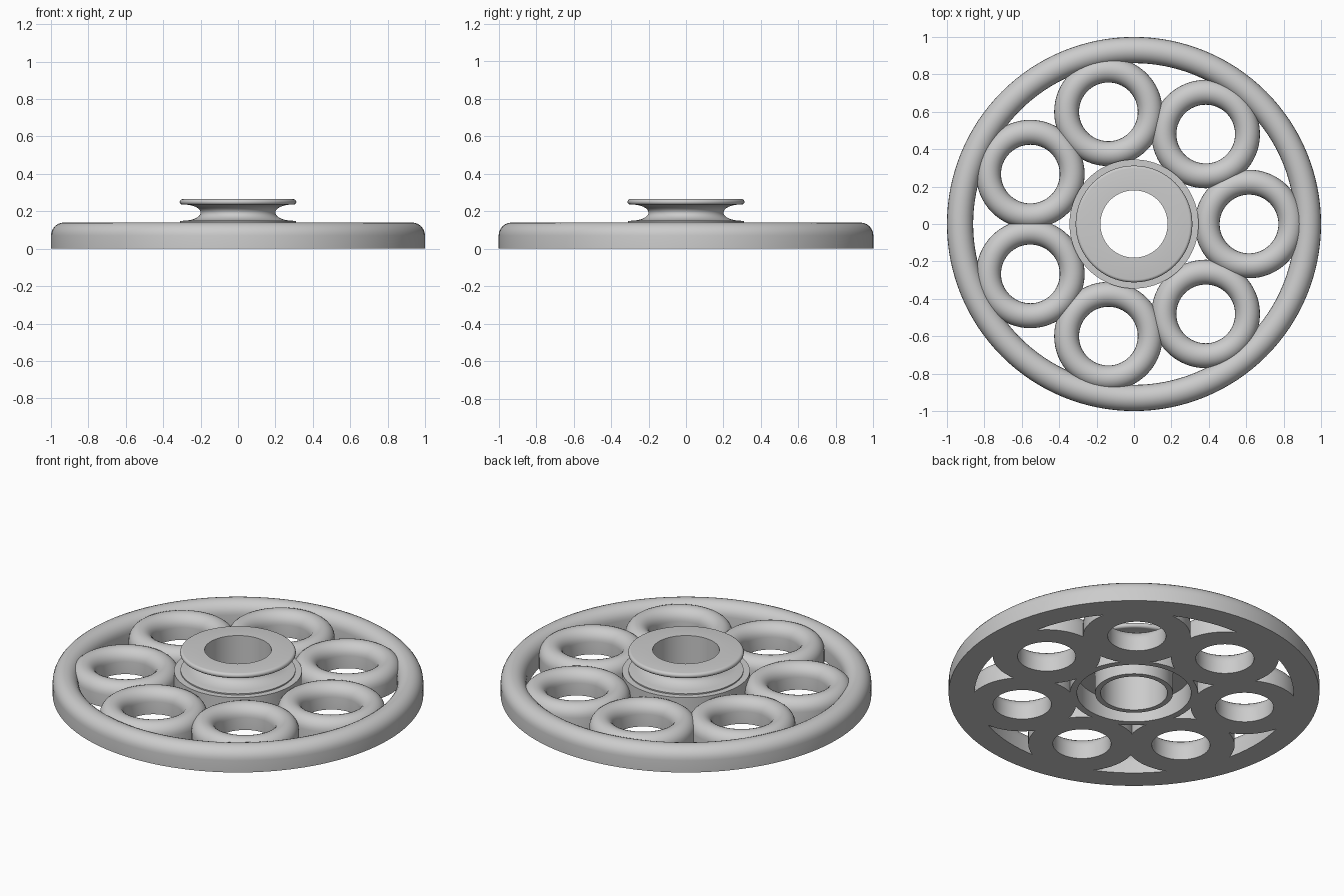
import bpy, bmesh, math

cube = bpy.data.objects.get("Cube")
if cube:
    bpy.data.objects.remove(cube, do_unlink=True)

grey = bpy.data.materials.new("light_grey")
grey.use_nodes = True
colour = (0.6, 0.6, 0.6, 1)
grey.diffuse_color = colour
grey.node_tree.nodes["Principled BSDF"].inputs["Base Color"].default_value = colour

HEIGHT = 0.14


def lathe(name, profile, location=(0, 0, 0), sides=96):
    """Spin a closed (radius, z) profile around the vertical axis."""
    bm = bmesh.new()
    loops = []
    for i in range(sides):
        a = math.tau * i / sides
        loops.append([bm.verts.new((r * math.cos(a), r * math.sin(a), z)) for r, z in profile])
    count = len(profile)
    for i in range(sides):
        here, there = loops[i], loops[(i + 1) % sides]
        for j in range(count):
            k = (j + 1) % count
            bm.faces.new((here[j], there[j], there[k], here[k]))
    bmesh.ops.recalc_face_normals(bm, faces=bm.faces)
    mesh = bpy.data.meshes.new(name)
    bm.to_mesh(mesh)
    bm.free()
    mesh.materials.append(grey)
    obj = bpy.data.objects.new(name, mesh)
    obj.location = location
    bpy.context.collection.objects.link(obj)
    bpy.ops.object.select_all(action="DESELECT")
    obj.select_set(True)
    bpy.context.view_layer.objects.active = obj
    bpy.ops.object.shade_smooth_by_angle(angle=math.radians(35))
    return obj


def arc(cx, cz, rx, rz, start, end, steps=12):
    """Points along an elliptical arc, angles in degrees."""
    angles = [math.radians(start + (end - start) * i / steps) for i in range(steps + 1)]
    return [(cx + rx * math.cos(a), cz + rz * math.sin(a)) for a in angles]


def domed_ring(inner, outer):
    """Ring section with a flat base and a half-round top."""
    half = (outer - inner) / 2
    return [(inner, 0), (outer, 0)] + arc((inner + outer) / 2, HEIGHT - half, half, half, 0, 180)


# Outer rim
lathe("outer_rim", domed_ring(0.86, 1.0), sides=128)

# Seven overlapping spoke rings
for i in range(7):
    a = math.tau * i / 7
    lathe(f"spoke_ring_{i + 1}", domed_ring(0.157, 0.29),
          (0.615 * math.cos(a), 0.615 * math.sin(a), 0), 64)

# Hub: bore tube, hollow underside, shoulder, waisted neck and top flange
hub = [(0.18, 0), (0.21, 0), (0.21, 0.125), (0.308, 0.125), (0.308, 0), (0.345, 0),
       (0.345, HEIGHT), (0.31, HEIGHT), (0.31, 0.147)]
hub += arc(0.29, 0.193, 0.09, 0.043, 270, 90, 16)
hub += arc(0.297, 0.25, 0.015, 0.015, -90, 90, 8)
hub += [(0.18, 0.265)]
lathe("hub", hub)
